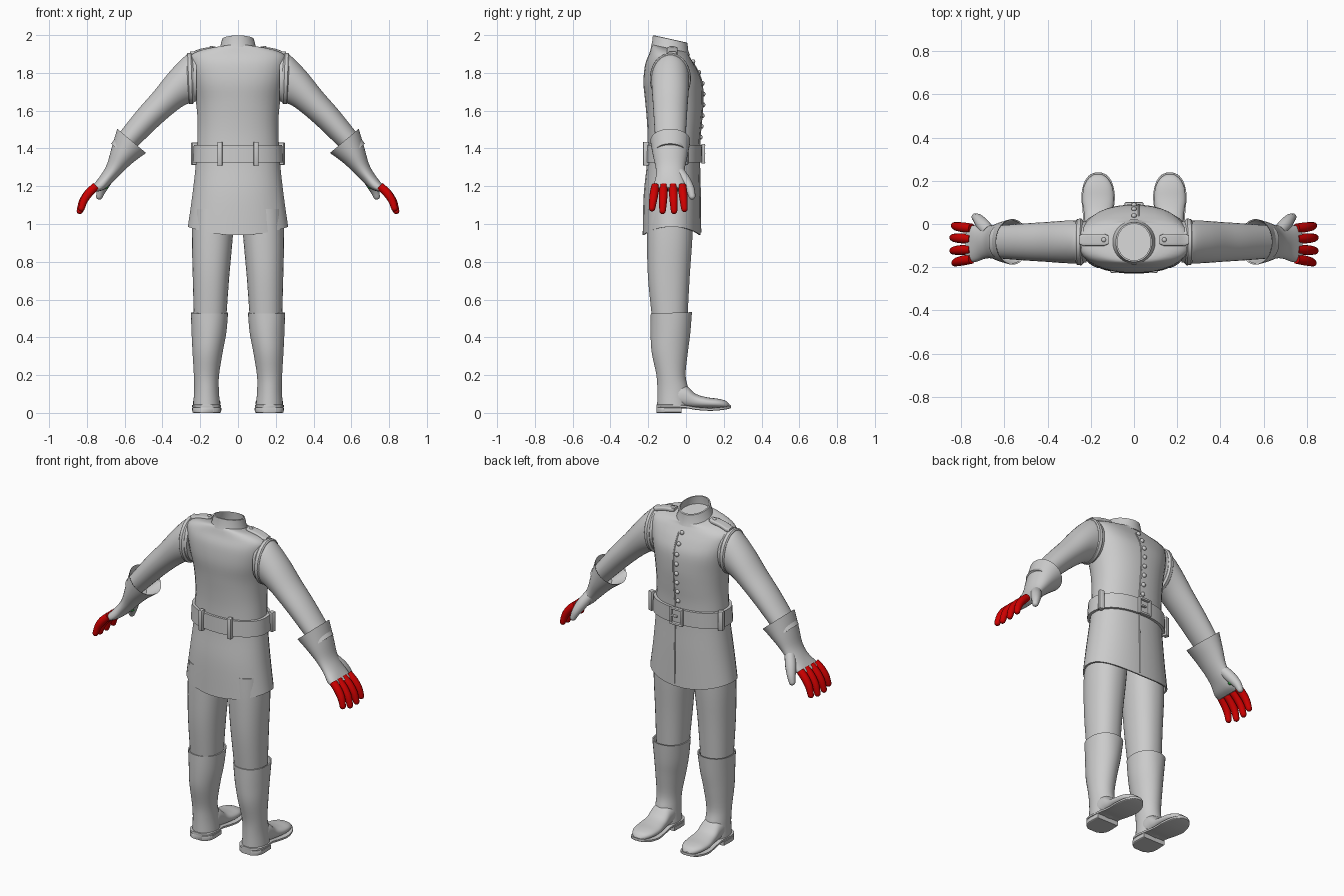
import bpy, bmesh, math
from mathutils import Vector
from mathutils.bvhtree import BVHTree

cube = bpy.data.objects.get("Cube")
if cube:
    bpy.data.objects.remove(cube, do_unlink=True)


def material(name, rgb):
    m = bpy.data.materials.new(name)
    m.use_nodes = True
    m.diffuse_color = (*rgb, 1)
    m.node_tree.nodes["Principled BSDF"].inputs["Base Color"].default_value = (*rgb, 1)
    return m


GREY = material("light grey", (0.6, 0.6, 0.6))
RED = material("red", (0.62, 0.0, 0.0))
GREEN = material("green", (0.05, 0.45, 0.08))


def finish(name, bm, mat, angle=40):
    bmesh.ops.recalc_face_normals(bm, faces=bm.faces)
    me = bpy.data.meshes.new(name)
    bm.to_mesh(me)
    bm.free()
    me.materials.append(mat)
    ob = bpy.data.objects.new(name, me)
    bpy.context.collection.objects.link(ob)
    bpy.ops.object.select_all(action='DESELECT')
    ob.select_set(True)
    bpy.context.view_layer.objects.active = ob
    bpy.ops.object.shade_smooth_by_angle(angle=math.radians(angle))
    return ob


def ring(c, u, v, p=2, n=32):
    """Superellipse around c with half axes u and v."""
    pts = []
    for i in range(n):
        a = math.tau * (i + 0.5) / n
        cu, cv = math.cos(a), math.sin(a)
        pts.append(Vector(c) + Vector(u) * math.copysign(abs(cu) ** (2 / p), cu)
                   + Vector(v) * math.copysign(abs(cv) ** (2 / p), cv))
    return pts


def smooth(rings, steps=4):
    """Catmull-Rom rings between the given rings."""
    out = []
    for i in range(len(rings) - 1):
        quad = (rings[max(i - 1, 0)], rings[i], rings[i + 1], rings[min(i + 2, len(rings) - 1)])
        for s in range(steps):
            t = s / steps
            out.append([b + 0.5 * t * (c - a + t * (2 * a - 5 * b + 4 * c - d
                        + t * (3 * (b - c) + d - a))) for a, b, c, d in zip(*quad)])
    return out + [rings[-1]]


def loft(name, rings, mat=GREY, side=1, caps=True):
    bm = bmesh.new()
    rows = [[bm.verts.new((p.x * side, p.y, p.z)) for p in r] for r in rings]
    n = len(rows[0])
    for a, b in zip(rows, rows[1:]):
        for i in range(n):
            bm.faces.new((a[i], a[(i + 1) % n], b[(i + 1) % n], b[i]))
    if caps:
        bm.faces.new(rows[0])
        bm.faces.new(rows[-1])
    return finish(name, bm, mat)


def box(name, c, size, mat=GREY, turn=0, bevel=0.005):
    bm = bmesh.new()
    bmesh.ops.create_cube(bm, size=1)
    bmesh.ops.scale(bm, vec=size, verts=bm.verts)
    bmesh.ops.bevel(bm, geom=bm.edges[:], offset=bevel, segments=2, affect='EDGES', profile=0.5)
    ob = finish(name, bm, mat)
    ob.location, ob.rotation_euler.z = c, turn
    return ob


def ball(name, c, size, mat=GREY):
    bm = bmesh.new()
    bmesh.ops.create_uvsphere(bm, u_segments=14, v_segments=8, radius=1)
    bmesh.ops.scale(bm, vec=size, verts=bm.verts)
    ob = finish(name, bm, mat, 80)
    ob.location = c
    return ob


def level(z, rx, back, front, p=2.2, tilt=0, cx=0):
    """Horizontal section given by its half width and back and front y."""
    ry = (front - back) / 2
    return ring((cx, (front + back) / 2, z), (rx, 0, 0), (0, ry, -tilt * ry), p)


def limb(x, z, deg, a, b, y=-0.083, p=2):
    """Arm section across an axis that slopes down and out by deg."""
    r = math.radians(deg)
    return ring((x, y, z), (a * math.sin(r), 0, a * math.cos(r)), (0, b, 0), p)


def tube(name, path, radii, mat, side):
    """Round finger along a path, with a rounded tip."""
    path = [Vector(p) for p in path]
    rows = []
    for i, (c, r) in enumerate(zip(path, radii)):
        d = (path[min(i + 1, len(path) - 1)] - path[max(i - 1, 0)]).normalized()
        u = d.cross(Vector((0, 1, 0))).normalized()
        rows.append(ring(c, u * r, d.cross(u) * r, 2, 14))
    rows = smooth(rows, 3)
    for k in (0.4, 0.75, 0.95):
        tip = path[-1] + d * radii[-1] * k
        rows.append([tip + (p - path[-1]) * math.sqrt(1 - k * k) for p in rows[-1 - (0.4, 0.75, 0.95).index(k)]])
    loft(name, rows, mat, side)


# Coat body with flared skirt and raised hem at the sides
hem = level(0.94, 0.267, -0.23, 0.078)
for p in hem:
    p.z += 0.045 * (p.x / 0.267) ** 2
body = [hem, level(1.15, 0.243, -0.225, 0.076), level(1.32, 0.224, -0.208, 0.072),
        level(1.45, 0.216, -0.204, 0.074), level(1.55, 0.215, -0.208, 0.083),
        level(1.65, 0.224, -0.217, 0.09), level(1.75, 0.24, -0.226, 0.085, 2.4),
        level(1.83, 0.255, -0.217, 0.06, 2.5, 0.1), level(1.885, 0.255, -0.195, 0.03, 2.5, 0.15),
        level(1.915, 0.2, -0.185, 0.015, 2.2, 0.2), level(1.928, 0.11, -0.18, 0.015, 2, 0.22)]
body = smooth(body)
lining = [[Vector((p.x * 0.96, -0.076 + (p.y + 0.076) * 0.95, p.z)) for p in r] for r in body[:5]]
coat = loft("coat", lining[::-1] + body)
surface = BVHTree.FromPolygons([v.co for v in coat.data.vertices],
                               [tuple(f.vertices) for f in coat.data.polygons])


def front_y(x, z):
    return surface.ray_cast(Vector((x, 1, z)), Vector((0, -1, 0)))[0].y


def top_z(x, y):
    return surface.ray_cast(Vector((x, y, 3)), Vector((0, 0, -1)))[0].z


# Stand collar, open and hollow, sloping down to the front
loft("collar", [level(1.915, 0.104, -0.187, 0.022, 2, 0.22), level(1.94, 0.094, -0.18, 0.012, 2, 0.22),
                level(1.978, 0.084, -0.176, 0.008, 2, 0.22), level(1.98, 0.077, -0.168, 0.001, 2, 0.22),
                level(1.94, 0.086, -0.172, 0.004, 2, 0.22), level(1.93, 0.088, -0.172, 0.004, 2, 0.22)])

# Buttons and the overlapping front edge
for i in range(8):
    z = 1.46 + i * 0.057
    ball("button", (0, front_y(0, z) + 0.003, z), (0.013, 0.011, 0.013))
edge = [(0.022, front_y(0.022, 0.955 + i * 0.03), 0.955 + i * 0.03) for i in range(31)]
loft("front_edge", [ring(p, (0.004, 0, 0), (0, 0.004, 0), 2, 8) for p in edge])

# Belt, loops and buckle
loft("belt", [level(1.325, 0.225, -0.205, 0.07), level(1.325, 0.241, -0.22, 0.086),
              level(1.418, 0.235, -0.218, 0.088), level(1.418, 0.215, -0.2, 0.07)], caps=False)
for s in (-1, 1):
    box("back_belt_loop", (s * 0.095, -0.212, 1.372), (0.026, 0.03, 0.125), turn=s * 0.12)
    box("side_belt_loop", (s * 0.232, -0.005, 1.372), (0.03, 0.03, 0.118), turn=s * -0.25)
    box("buckle_side", (s * 0.036, 0.091, 1.372), (0.014, 0.02, 0.104))
    box("buckle_bar", (0, 0.092, 1.372 + s * 0.045), (0.084, 0.02, 0.014))
box("buckle_prong", (0.016, 0.094, 1.372), (0.045, 0.016, 0.012))

for side, tag in ((1, "left"), (-1, "right")):
    # Shoulder strap and armhole edge
    strap = []
    for i in range(8):
        x = 0.118 + i * 0.0195
        w = 0.02 if i in (0, 7) else 0.028
        strap.append(ring((x, -0.073, top_z(min(x, 0.235), -0.073) + 0.004),
                          (0, w, 0), (0, 0, 0.011), 5, 16))
    loft(tag + "_shoulder_strap", strap, side=side)
    ball(tag + "_strap_button", (side * 0.14, -0.073, top_z(0.14, -0.073) + 0.014), (0.011, 0.011, 0.007))
    loft(tag + "_armhole_edge", [limb(0.235, 1.77, 2, 0.125, 0.1), limb(0.245, 1.77, 2, 0.135, 0.109),
                                 limb(0.262, 1.77, 2, 0.135, 0.107), limb(0.268, 1.77, 2, 0.128, 0.1)], side=side)

    # Sleeve
    loft(tag + "_sleeve", smooth([limb(0.22, 1.775, 0, 0.125, 0.095), limb(0.262, 1.768, 5, 0.127, 0.1),
         limb(0.328, 1.715, 18, 0.1, 0.098), limb(0.407, 1.633, 32, 0.078, 0.092),
         limb(0.5, 1.537, 42, 0.068, 0.086), limb(0.63, 1.39, 50, 0.055, 0.076)]), side=side)

    # Gauntlet with flared hollow cuff, then palm
    inner = [limb(0.625, 1.36, 55, 0.055, 0.076), limb(0.566, 1.437, 50, 0.094, 0.1)]
    outer = smooth([limb(0.563, 1.44, 50, 0.1, 0.106), limb(0.612, 1.364, 57, 0.069, 0.092),
                    limb(0.654, 1.294, 61, 0.046, 0.077), limb(0.693, 1.243, 61, 0.037, 0.078),
                    limb(0.733, 1.2, 60, 0.031, 0.085, -0.09, 2.6),
                    limb(0.762, 1.182, 58, 0.021, 0.082, -0.094, 3)])
    loft(tag + "_gauntlet", inner + outer, side=side)

    # Fingers and thumb
    for y, spread, reach in ((-0.02, 0.004, 0.95), (-0.069, 0.002, 1.03), (-0.118, -0.002, 1.03), (-0.162, -0.006, 0.92)):
        tube(tag + "_finger", [(0.752 + dx * reach, y + spread * k, 1.2 - dz * reach)
             for k, (dx, dz) in enumerate(((0, 0), (0.038, 0.036), (0.068, 0.08), (0.083, 0.127)))],
             (0.022, 0.023, 0.021, 0.017), RED, side)
    tube(tag + "_thumb", [(0.672, -0.035, 1.272), (0.7, -0.003, 1.225), (0.722, 0.023, 1.18), (0.734, 0.032, 1.147)],
         (0.03, 0.031, 0.024, 0.018), GREY, side)
    ball(tag + "_thumb_patch", (side * 0.701, -0.008, 1.2), (0.015, 0.02, 0.016), GREEN)

    # Trouser leg
    loft(tag + "_trouser_leg", smooth([level(1.08, 0.11, -0.205, 0.04, 2.2, 0, 0.128),
         level(0.92, 0.108, -0.207, 0.034, 2.2, 0, 0.136), level(0.72, 0.097, -0.202, 0.02, 2.2, 0, 0.143),
         level(0.5, 0.086, -0.18, 0.008, 2.2, 0, 0.148)]), side=side)

    # Boot shaft with a thin open rim
    shaft = smooth([level(0.53, 0.099, -0.187, 0.032, 2.2, -0.03, 0.151), level(0.42, 0.092, -0.188, 0.023, 2, 0, 0.154),
                    level(0.32, 0.08, -0.182, 0.01, 2, 0, 0.161), level(0.2, 0.067, -0.157, -0.002, 2, 0, 0.167),
                    level(0.12, 0.066, -0.152, 0.014, 2, 0, 0.167), level(0.04, 0.071, -0.153, 0.02, 2, 0, 0.166)])
    rim = [level(0.49, 0.088, -0.176, 0.02, 2.2, 0, 0.151), level(0.53, 0.092, -0.18, 0.025, 2.2, -0.03, 0.151)]
    loft(tag + "_boot_shaft", rim + shaft, side=side)

    # Boot foot, sole and heel
    foot = ((-0.1, 0.05, 0.1), (-0.05, 0.064, 0.15), (0.0, 0.064, 0.145), (0.05, 0.066, 0.102),
            (0.11, 0.073, 0.083), (0.17, 0.067, 0.075), (0.21, 0.046, 0.064), (0.23, 0.018, 0.045))
    loft(tag + "_boot_foot", smooth([ring((0.166, y, (0.024 + top) / 2), (w, 0, 0), (0, 0, (top - 0.024) / 2), 2.3)
                                     for y, w, top in foot]), side=side)
    sole = ((-0.157, 0.03, 0.036), (-0.13, 0.066, 0.036), (-0.08, 0.077, 0.036), (-0.01, 0.07, 0.034),
            (0.06, 0.072, 0.023), (0.13, 0.078, 0.019), (0.19, 0.066, 0.023), (0.225, 0.042, 0.029), (0.238, 0.015, 0.033))
    loft(tag + "_sole", smooth([ring((0.166, y, z), (w, 0, 0), (0, 0, 0.008), 8, 16) for y, w, z in sole]), side=side)
    heel = ((-0.155, 0.035), (-0.135, 0.063), (-0.1, 0.075), (-0.025, 0.073))
    loft(tag + "_heel", smooth([ring((0.166, y, 0.015), (w, 0, 0), (0, 0, 0.015), 12, 16) for y, w in heel]), side=side)
